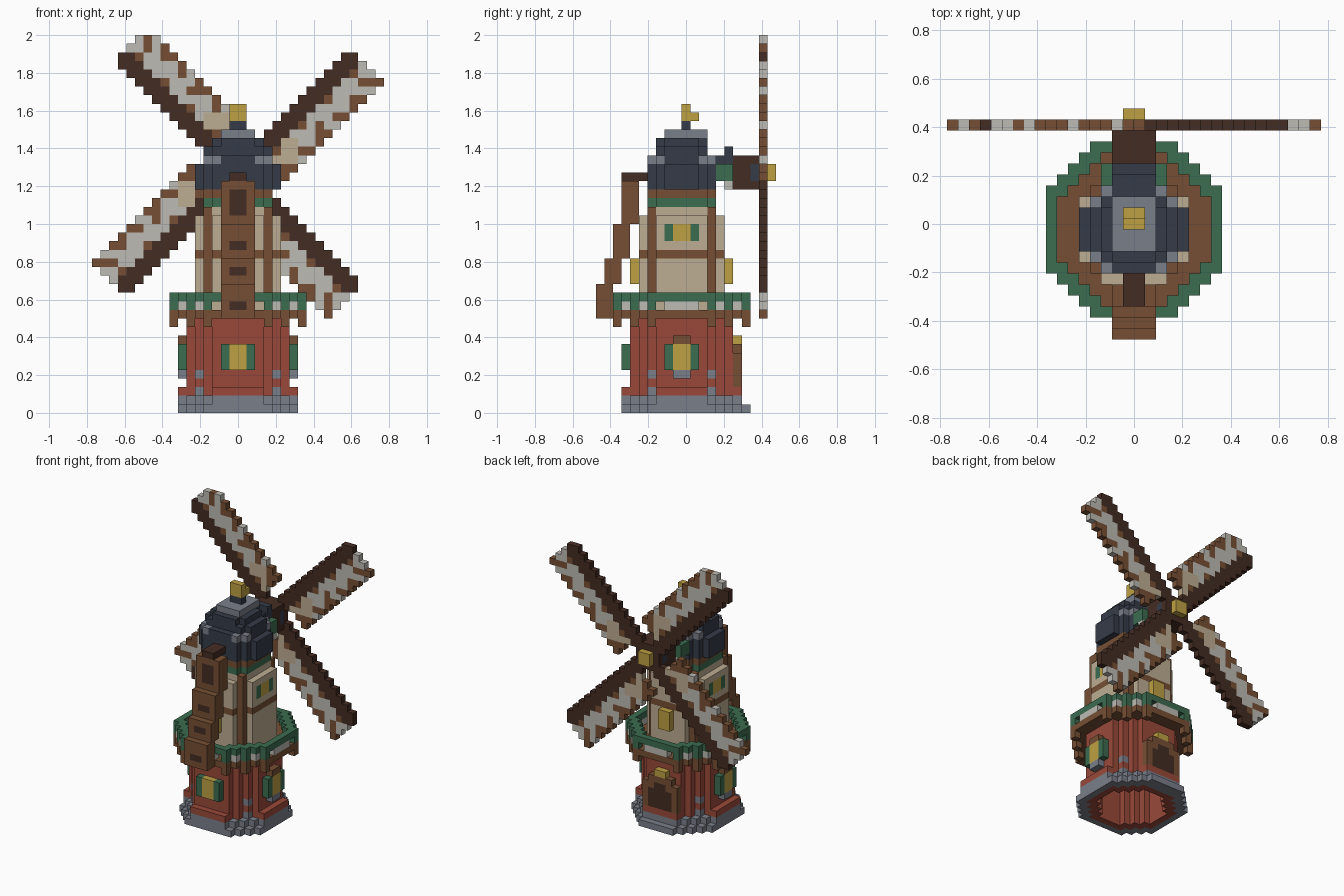
import bpy, bmesh
from mathutils import Vector

old = bpy.data.objects.get("Cube")
if old:
    bpy.data.objects.remove(old, do_unlink=True)

U = 2 / 44            # edge of one block
Y_SHIFT = -0.5        # tower axis sits half a block forward


# --- materials -------------------------------------------------------------
def material(name, rgb):
    lin = [(c / 255 / 12.92) if c < 11 else ((c / 255 + 0.055) / 1.055) ** 2.4 for c in rgb]
    m = bpy.data.materials.new(name)
    m.use_nodes = True
    m.diffuse_color = (*lin, 1)
    m.node_tree.nodes["Principled BSDF"].inputs["Base Color"].default_value = (*lin, 1)
    return m


MATS = {
    "brick": material("brick red", (154, 73, 58)),
    "stone": material("stone grey", (122, 127, 138)),
    "wood": material("wood brown", (118, 79, 52)),
    "dark": material("dark wood", (68, 44, 35)),
    "green": material("paint green", (60, 108, 80)),
    "gold": material("lamp yellow", (190, 160, 66)),
    "plaster": material("plaster beige", (190, 174, 147)),
    "cloth": material("sail white", (190, 187, 180)),
    "slate": material("slate navy", (53, 59, 72)),
}


# --- block helpers ---------------------------------------------------------
def rank(i):
    """Distance of a block from the axis, counted from one."""
    return i + 1 if i >= 0 else -i


def octagon(rx, ry, s):
    return {(i, j) for i in range(-rx, rx) for j in range(-ry, ry) if rank(i) + rank(j) <= s}


def fill(cells, plan, z0, z1, colour):
    for i, j in plan:
        for k in range(z0, z1):
            cells[i, j, k] = colour


def box(cells, x0, x1, y0, y1, z0, z1, colour):
    fill(cells, [(i, j) for i in range(x0, x1) for j in range(y0, y1)], z0, z1, colour)


def part(name, cells):
    """Turn blocks into one mesh that keeps only the outer faces."""
    bm = bmesh.new()
    names = sorted(set(cells.values()))
    verts = {}

    def vert(p):
        key = tuple(p)
        if key not in verts:
            verts[key] = bm.verts.new((p[0] * U, (p[1] + Y_SHIFT) * U, p[2] * U))
        return verts[key]

    for cell, colour in cells.items():
        for axis in range(3):
            for side in (0, 1):
                near = list(cell)
                near[axis] += 2 * side - 1
                if tuple(near) in cells:
                    continue
                base, a, b = Vector(cell), Vector((0, 0, 0)), Vector((0, 0, 0))
                base[axis] += side
                a[(axis + 1) % 3] = 1
                b[(axis + 2) % 3] = 1
                ring = [base, base + a, base + a + b, base + b]
                face = bm.faces.new([vert(p) for p in (ring if side else ring[::-1])])
                face.material_index = names.index(colour)
    mesh = bpy.data.meshes.new(name)
    bm.to_mesh(mesh)
    bm.free()
    for n in names:
        mesh.materials.append(MATS[n])
    obj = bpy.data.objects.new(name, mesh)
    bpy.context.collection.objects.link(obj)


# --- stone base and hollow brick storey --------------------------------------
hollow = octagon(5, 5, 7)
brick_plan = octagon(6, 6, 9)
base = {}
fill(base, octagon(7, 7, 11) - brick_plan, 0, 1, "stone")
fill(base, octagon(7, 7, 10) - brick_plan, 1, 2, "stone")
box(base, -3, 3, 7, 8, 0, 1, "stone")
part("stone_base", base)

walls = {}
fill(walls, brick_plan - hollow, 0, 11, "brick")
for s in (-7, 6):
    box(walls, s, s + 1, -3, 3, 2, 3, "brick")
    box(walls, -3, 3, s, s + 1, 2, 3, "brick")
for i, j in brick_plan:
    if (rank(i), rank(j)) == (5, 4):
        walls[i, j, 2] = walls[i, j, 4] = "stone"
part("brick_walls", walls)

# --- shuttered windows on front and both sides -------------------------------
windows = {"front_window": lambda t, k: (t, -7, k),
           "left_window": lambda t, k: (6, t, k),
           "right_window": lambda t, k: (-7, t, k)}
for name, place in windows.items():
    cells = {}
    for t in range(-2, 2):
        pane = t in (-1, 0)
        for k in range(5, 8):
            cells[place(t, k)] = "gold" if pane else "green"
        if pane and name != "front_window":
            cells[place(t, 4)] = "stone"
            cells[place(t, 8)] = "wood"
    part(name, cells)

# --- back door ---------------------------------------------------------------
door = {}
box(door, -3, 3, 6, 7, 2, 7, "wood")
box(door, -2, 2, 6, 7, 7, 8, "wood")
box(door, -2, 2, 6, 7, 2, 6, "dark")
box(door, -1, 1, 6, 7, 6, 7, "dark")
box(door, -1, 1, 6, 7, 8, 9, "gold")
part("back_door", door)

# --- balcony -----------------------------------------------------------------
outer = octagon(8, 8, 12)
deck = {}
fill(deck, outer, 11, 12, "wood")
for i, j in outer:
    if sorted((rank(i), rank(j))) in ([4, 8], [6, 6]):
        deck[i, j, 10] = "wood"
part("balcony_deck", deck)

rail = {}
fill(rail, outer - octagon(7, 7, 10), 13, 14, "green")
for i, j in outer:
    a, b = rank(i), rank(j)
    if max(a, b) == 8 or a + b == 12:
        gap = abs(a - b)
        if gap != 5:
            rail[i, j, 12] = "green" if gap % 4 == 0 else "cloth"
part("balcony_rail", rail)

# --- plaster storey with timber frame ------------------------------------------
tower = {}
wide, slim = octagon(5, 5, 8), octagon(4, 4, 7)
fill(tower, wide, 12, 23, "plaster")
fill(tower, [c for c in wide if rank(c[0]) == rank(c[1]) == 4], 12, 24, "wood")
fill(tower, wide, 18, 19, "wood")
fill(tower, slim, 23, 24, "plaster")
fill(tower, slim, 24, 25, "green")
fill(tower, slim, 25, 26, "wood")
for s in (-5, 4):
    box(tower, s, s + 1, -2, 2, 20, 22, "green")
    box(tower, s, s + 1, -1, 1, 20, 22, "gold")
for s in (-6, 5):
    box(tower, -1, 1, s, s + 1, 15, 18, "gold")
part("plaster_tower", tower)

# --- stepped chute on the front ------------------------------------------------
chute = {}
for y0, z0, z1 in ((-10, 11, 15), (-9, 15, 18), (-8, 18, 22), (-7, 22, 27)):
    box(chute, -2, 2, y0, y0 + 2, z0, z1, "wood")
    box(chute, -1, 1, y0, y0 + 1, z0 + 1, z0 + 2, "dark")
box(chute, -1, 1, -7, -6, 24, 26, "dark")
box(chute, -1, 1, -7, -4, 27, 28, "dark")
part("front_chute", chute)

# --- cap, ridge and back dormer ------------------------------------------------
cap = {}
fill(cap, octagon(5, 4, 7), 26, 29, "slate")
fill(cap, octagon(4, 4, 7), 29, 30, "slate")
fill(cap, [c for c in octagon(4, 4, 7) if rank(c[0]) + rank(c[1]) == 7], 29, 30, "stone")
fill(cap, octagon(4, 3, 6), 30, 31, "slate")
fill(cap, octagon(3, 3, 5), 31, 32, "slate")
box(cap, -2, 2, -2, 3, 32, 33, "stone")
box(cap, -1, 1, 0, 1, 33, 34, "slate")
part("roof_cap", cap)

dormer = {}
box(dormer, -3, 3, 4, 6, 27, 29, "green")
box(dormer, -2, 2, 4, 6, 27, 30, "slate")
box(dormer, -2, 2, 5, 6, 30, 31, "slate")
box(dormer, -3, 3, 5, 6, 26, 27, "cloth")
part("back_dormer", dormer)

vane = {}
box(vane, -1, 1, 0, 1, 34, 36, "gold")
box(vane, -1, 1, 1, 2, 34, 35, "gold")
part("roof_finial", vane)

# --- shaft, hub and four sails ---------------------------------------------------
shaft = {}
box(shaft, -2, 2, 6, 9, 26, 30, "dark")
box(shaft, -2, 2, 8, 9, 27, 29, "slate")
part("sail_shaft", shaft)

hub = {}
box(hub, -1, 1, 10, 11, 27, 29, "gold")
part("sail_hub", hub)


def sail_colour(i, j):
    across, along = i - j, i + j
    if abs(across) <= 1 and 0 <= min(i, j) and max(i, j) <= 13:
        return "dark"
    if not (2 <= across <= 6 and 4 <= along <= 26):
        return None
    speck = (across == 2 and along % 6 == 0) or (across == 5 and along % 4 == 1)
    if across == 6 or speck or (across == 4 and along % 10 == 4):
        return "cloth" if across == 6 and along % 8 == 0 else "wood"
    return "plaster" if along < 10 else "cloth"


sails = {}
for i in range(17):
    for j in range(-2, 17):
        colour = sail_colour(i, j)
        u, v = i, j
        for turn in range(4):
            if colour and v < 16:
                sails[u, 9, v + 28] = colour
            u, v = -1 - v, u
part("sails", sails)
